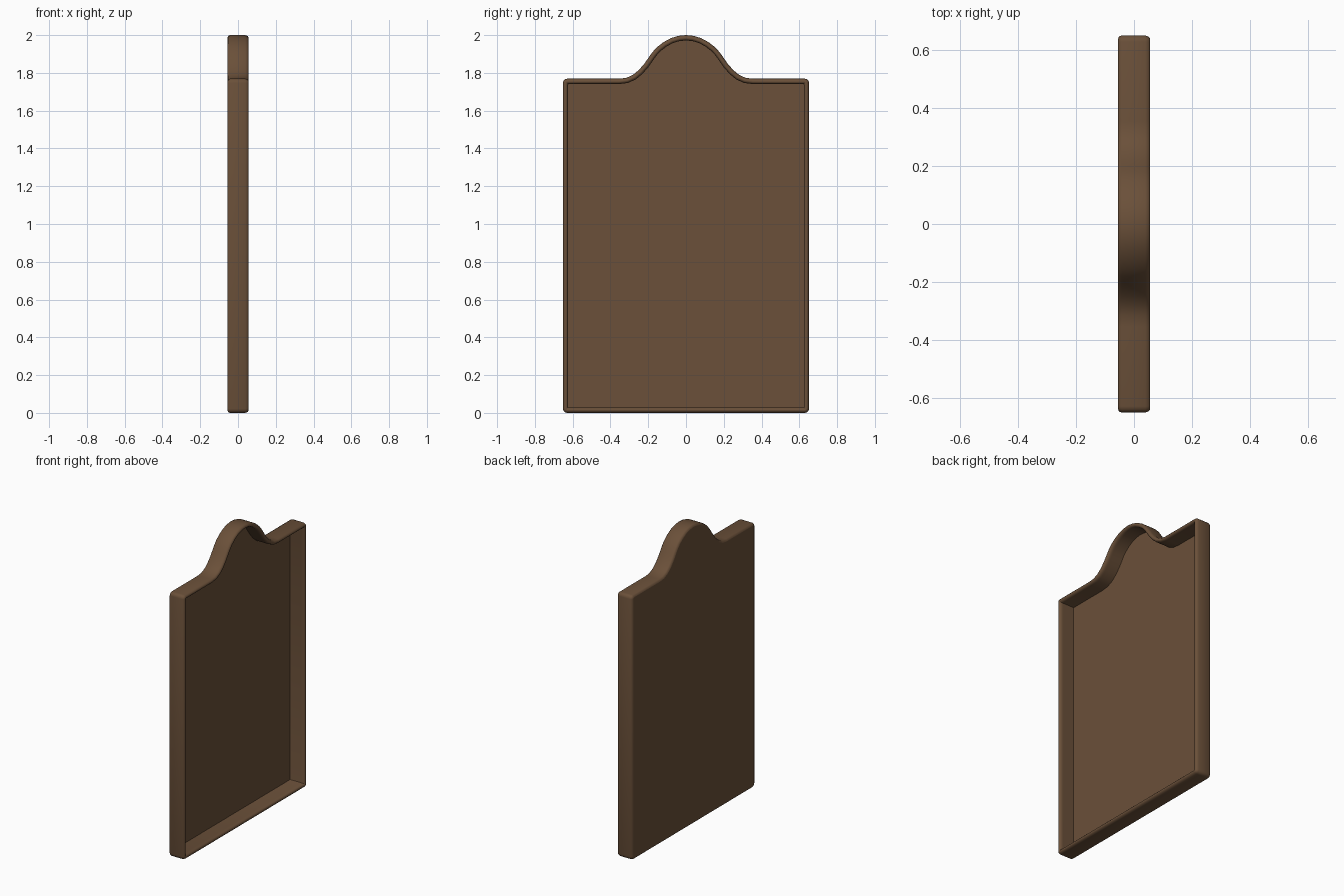
import bpy, bmesh, math
from mathutils import Vector

if "Cube" in bpy.data.objects:
    bpy.data.objects.remove(bpy.data.objects["Cube"])

wood = bpy.data.materials.new("brown wood")
wood.diffuse_color = (0.145, 0.08, 0.041, 1)
wood.use_nodes = True
wood.node_tree.nodes["Principled BSDF"].inputs["Base Color"].default_value = wood.diffuse_color

# Half outline (y, z): bell-shaped crest from its peak down to the shoulder
crest = [(0, 2.0), (0.04, 1.996), (0.08, 1.984), (0.12, 1.962), (0.155, 1.935),
         (0.18, 1.907), (0.20, 1.878), (0.222, 1.847), (0.25, 1.815),
         (0.28, 1.79), (0.315, 1.774), (0.355, 1.769)]


def corner(cy, cz, r, a0):
    """Small rounded outer corner, running clockwise."""
    return [(cy + r * math.cos(math.radians(a0 - 30 * i)),
             cz + r * math.sin(math.radians(a0 - 30 * i))) for i in range(4)]


R, W, TOP = 0.022, 0.652, 1.769
half = crest + corner(W - R, TOP - R, R, 90) + corner(W - R, R, R, 0)
outline = [Vector(p) for p in half]
outline += [Vector((-y, z)) for y, z in reversed(half[1:])]


def offset(points, d):
    """Move a clockwise outline inwards by d with mitred corners."""
    out = []
    n = len(points)
    for i, p in enumerate(points):
        a = (p - points[i - 1]).normalized()
        b = (points[(i + 1) % n] - p).normalized()
        na, nb = Vector((a.y, -a.x)), Vector((b.y, -b.x))
        m = (na + nb).normalized()
        out.append(p + m * (d / max(m.dot(na), 0.5)))
    return out


def inner(d):
    """Inset outline; beyond the corner radius the corners become square."""
    limit = R * 0.95
    pts = offset(outline, min(d, limit))
    if d > limit:
        full = offset(outline, d)
        for i, o in enumerate(outline):
            if o.y < 0.1 or abs(o.x) > 0.6:            # corner points
                pts[i].x -= math.copysign(d - limit, o.x)
                pts[i].y += (d - limit) * (1 if o.y < 0.1 else -1)
            else:                                      # crest points
                pts[i] = full[i]
    return pts


# Section (inset, x) from the back face, round the rim, down to the thin back panel
section = [(0.014, -0.056), (0.004, -0.052), (0, -0.042), (0, 0.039),
           (0.004, 0.050), (0.011, 0.056), (0.019, 0.056), (0.025, 0.050),
           (0.028, 0.040), (0.028, 0.030), (0.028, -0.051)]

bm = bmesh.new()
rings = [[bm.verts.new((x, p.x, p.y)) for p in inner(d)] for d, x in section]
n = len(outline)
for r0, r1 in zip(rings, rings[1:]):
    for i in range(n):
        j = (i + 1) % n
        bm.faces.new((r0[i], r0[j], r1[j], r1[i]))
bm.faces.new(rings[0])      # back face
bm.faces.new(rings[-1])     # recessed floor
bmesh.ops.recalc_face_normals(bm, faces=bm.faces)
mesh = bpy.data.meshes.new("headboard_panel")
bm.to_mesh(mesh)
bm.free()
mesh.materials.append(wood)
panel = bpy.data.objects.new("headboard_panel", mesh)
bpy.context.collection.objects.link(panel)
bpy.context.view_layer.objects.active = panel
panel.select_set(True)
bpy.ops.object.shade_smooth_by_angle(angle=math.radians(50))
# Keep the two large panels flat
for f in mesh.polygons:
    if len(f.vertices) > 4:
        f.use_smooth = False
